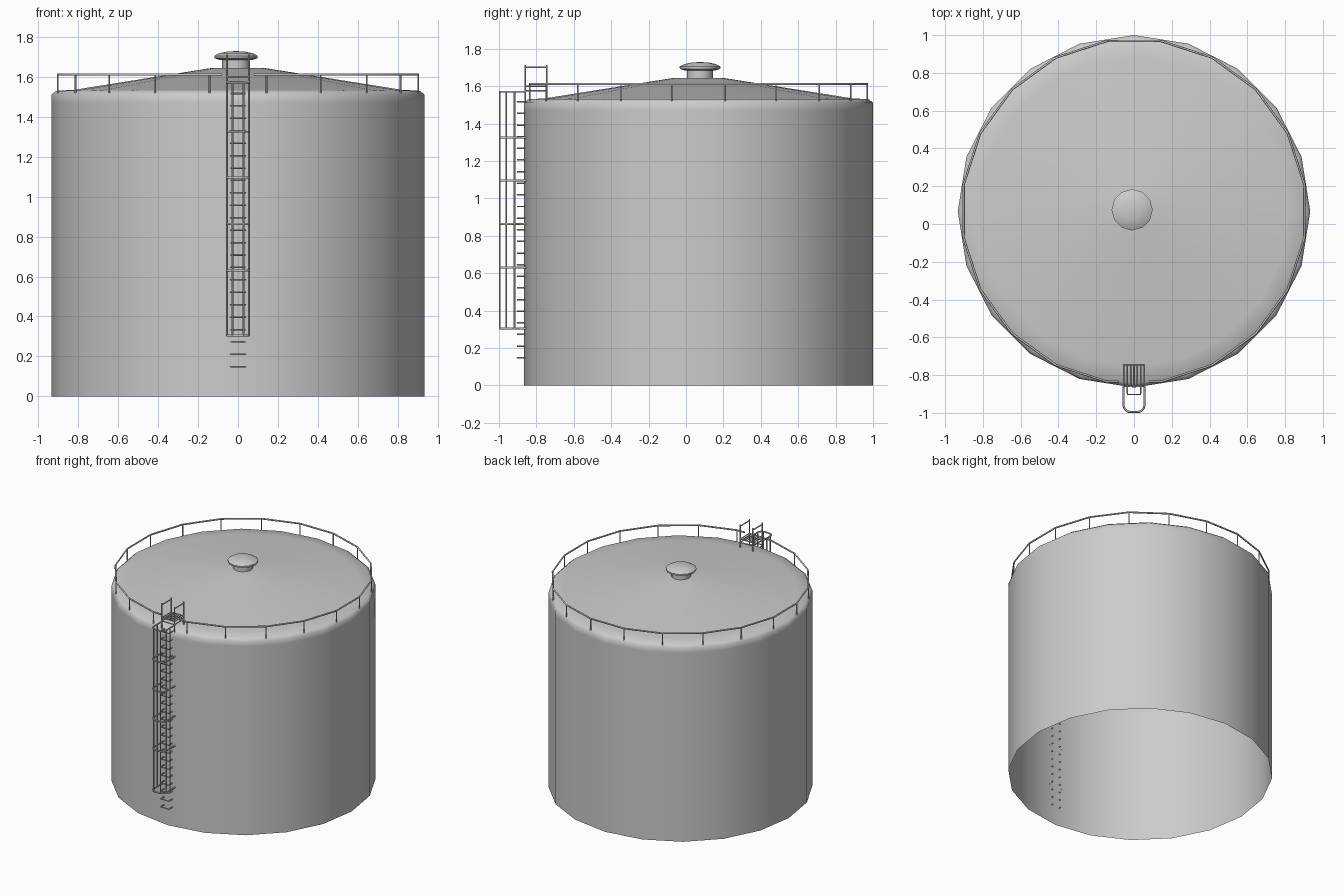
import bpy, bmesh, math
from mathutils import Vector

if "Cube" in bpy.data.objects:
    bpy.data.objects.remove(bpy.data.objects["Cube"])

CY = 0.067      # tank axis
R = 0.933       # tank radius
SIDES = 20

# One painted-steel grey for the whole tank
tank_grey = bpy.data.materials.new("tank grey")
tank_grey.use_nodes = True
tank_grey.diffuse_color = (0.6, 0.6, 0.6, 1)
tank_grey.node_tree.nodes["Principled BSDF"].inputs["Base Color"].default_value = (0.6, 0.6, 0.6, 1)


def activate(obj):
    bpy.ops.object.select_all(action='DESELECT')
    obj.select_set(True)
    bpy.context.view_layer.objects.active = obj


def lathe(name, profile, sides, centre, angle):
    """Revolve (radius, height) points; a zero radius closes to a point."""
    bm = bmesh.new()
    rings = []
    for r, z in profile:
        count = sides if r else 1
        rings.append([bm.verts.new((centre[0] + r * math.sin(math.tau * i / sides),
                                    centre[1] - r * math.cos(math.tau * i / sides), z))
                      for i in range(count)])
    for low, high in zip(rings, rings[1:]):
        for i in range(sides):
            j = (i + 1) % sides
            corners = [low[i % len(low)], low[j % len(low)],
                       high[j % len(high)], high[i % len(high)]]
            bm.faces.new(list(dict.fromkeys(corners)))
    mesh = bpy.data.meshes.new(name)
    bm.to_mesh(mesh)
    bm.free()
    obj = bpy.data.objects.new(name, mesh)
    bpy.context.collection.objects.link(obj)
    mesh.materials.append(tank_grey)
    activate(obj)
    bpy.ops.object.shade_smooth_by_angle(angle=math.radians(angle))


def bars(name, paths, radius):
    """Thin steel bars swept along straight-sided paths."""
    curve = bpy.data.curves.new(name, 'CURVE')
    curve.dimensions = '3D'
    curve.bevel_depth = radius
    curve.bevel_resolution = 1
    curve.use_fill_caps = True
    for path in paths:
        spline = curve.splines.new('POLY')
        spline.points.add(len(path) - 1)
        for point, co in zip(spline.points, path):
            point.co = (*co, 1)
    curve.materials.append(tank_grey)
    obj = bpy.data.objects.new(name, curve)
    bpy.context.collection.objects.link(obj)
    activate(obj)
    bpy.ops.object.convert(target='MESH')


# Open-bottomed shell with rounded shoulder and shallow conical roof
lathe("tank_shell", [(R, 0), (R, 1.47), (R, 1.512), (0.91, 1.53), (0.82, 1.535),
                     (0.14, 1.643), (0, 1.645)], SIDES, (0, CY), 60)

# Roof vent: neck and domed cap
vent = (-0.01, 0.075)
lathe("vent_neck", [(0.07, 1.63), (0.07, 1.69)], 12, vent, 40)
lathe("vent_cap", [(0, 1.685), (0.085, 1.685), (0.108, 1.693), (0.109, 1.705),
                   (0.085, 1.718), (0.045, 1.726), (0, 1.729)], 12, vent, 60)

# Guard rail around the roof, open in front of the ladder
RAIL_R, RAIL_Z = 0.913, 1.611


def rail_point(step, z):
    a = math.tau * (step + 0.5) / SIDES
    return Vector((RAIL_R * math.sin(a), CY - RAIL_R * math.cos(a), z))


loop = [rail_point(i, RAIL_Z) for i in range(SIDES)]
front_y = loop[0].y
loop = [Vector((0.08, front_y, RAIL_Z))] + loop + [Vector((-0.08, front_y, RAIL_Z))]
bars("guard_rail", [loop], 0.006)
bars("guard_rail_posts", [[rail_point(i, 1.52), rail_point(i, RAIL_Z)]
                          for i in range(SIDES)], 0.004)

# Staple-shaped ladder rungs fixed into the wall
rungs = []
for i in range(23):
    z = 0.148 + i * 0.0622
    rungs.append([(-0.035, -0.85, z), (-0.035, -0.902, z),
                  (0.035, -0.902, z), (0.035, -0.85, z)])
bars("ladder_rungs", rungs, 0.0045)

# Safety cage: rounded hoops and vertical straps
W, BACK, CORNER = 0.055, -0.995, 0.035
half = [(W, -0.855)]
for k in range(5):
    a = math.pi / 2 * k / 4
    half.append((W - CORNER + CORNER * math.cos(a), BACK + CORNER - CORNER * math.sin(a)))
outline = half + [(-x, y) for x, y in reversed(half)]
hoops = [[(x, y, z) for x, y in outline] for z in (0.305, 0.63, 0.863, 1.095, 1.325, 1.57)]
bars("cage_hoops", hoops, 0.0055)
straps = [[(s * x, y, 0.305), (s * x, y, 1.57)]
          for s in (-1, 1) for x, y in ((W, -0.917), (W, -0.962), (0.028, BACK))]
bars("cage_straps", straps, 0.005)

# Step-off platform with grating
NEAR, FAR, DECK = -0.86, -0.745, 1.6
bars("platform_grating", [[(x, NEAR, DECK), (x, FAR, DECK)]
                          for x in (-W + 2 * W * i / 6 for i in range(7))], 0.004)
bars("platform_frame", [[(-W, y, z), (W, y, z)] for y in (NEAR, FAR) for z in (DECK, 1.575)]
     + [[(s * W, NEAR, 1.575), (s * W, FAR, 1.575)] for s in (-1, 1)], 0.004)

# Platform posts and handrails on both sides
bars("platform_posts", [[(s * W, y, 1.515), (s * W, y, 1.712)]
                        for s in (-1, 1) for y in (NEAR, FAR)], 0.005)
bars("platform_handrails", [[(s * W, NEAR, 1.7), (s * W, FAR, 1.7)]
                            for s in (-1, 1)], 0.0045)
